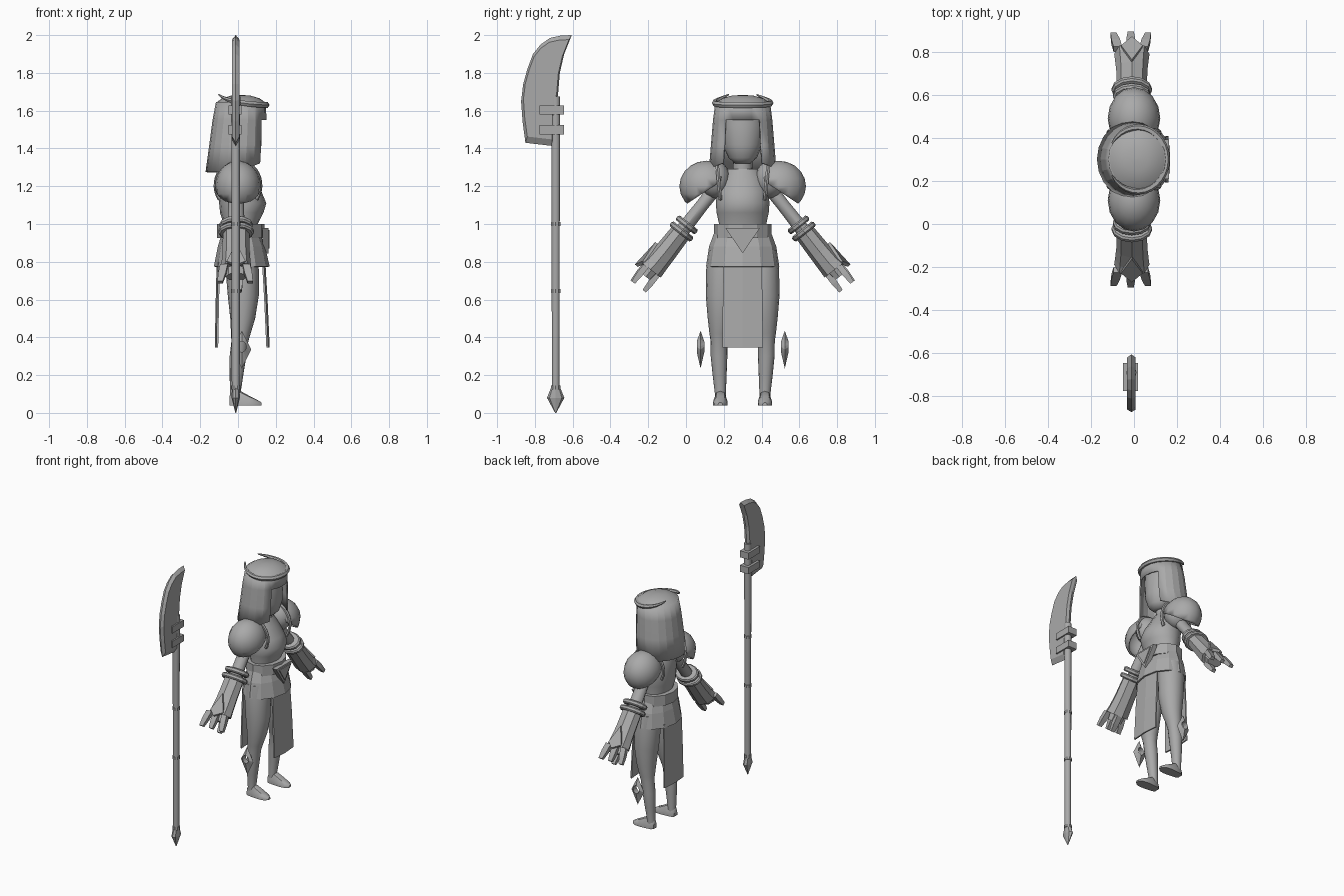
import bpy, bmesh
from math import sin, cos, pi, radians
from mathutils import Vector, Matrix

if bpy.data.objects.get("Cube"):
    bpy.data.objects.remove(bpy.data.objects["Cube"])

GREY = bpy.data.materials.new("plain_grey")
GREY.use_nodes = True
GREY.diffuse_color = (0.4, 0.4, 0.4, 1)
GREY.node_tree.nodes["Principled BSDF"].inputs["Base Color"].default_value = (0.4, 0.4, 0.4, 1)

FIGURE = Vector((0, 0.3, 0))      # figure stands beside the weapon, facing +x
WEAPON = Vector((-0.012, -0.69, 0))


def finish(name, bm, at=FIGURE, mirror=False, smooth=0, thick=0):
    bmesh.ops.recalc_face_normals(bm, faces=bm.faces)
    mesh = bpy.data.meshes.new(name)
    bm.to_mesh(mesh)
    bm.free()
    mesh.materials.append(GREY)
    ob = bpy.data.objects.new(name, mesh)
    bpy.context.collection.objects.link(ob)
    ob.location = at
    if smooth:
        bpy.ops.object.select_all(action='DESELECT')
        ob.select_set(True)
        bpy.context.view_layer.objects.active = ob
        bpy.ops.object.shade_smooth_by_angle(angle=radians(smooth))
    if thick:
        ob.modifiers.new("Solidify", 'SOLIDIFY').thickness = thick
    if mirror:
        m = ob.modifiers.new("Mirror", 'MIRROR')
        m.use_axis = (False, True, False)
        m.use_mirror_merge = False
    return ob


def loft(name, rings, caps=True, loop=False, skip=None, matrix=None, **kw):
    """Skin a list of equal-length point rings."""
    bm = bmesh.new()
    vs = [[bm.verts.new(p) for p in ring] for ring in rings]
    n = len(rings[0])
    pairs = list(zip(vs, vs[1:])) + ([(vs[-1], vs[0])] if loop else [])
    for r, (a, b) in enumerate(pairs):
        for i in range(n):
            j = (i + 1) % n
            if not (skip and skip(r, i)):
                bm.faces.new((a[i], a[j], b[j], b[i]))
    if caps and not loop:
        bm.faces.new(vs[0])
        bm.faces.new(vs[-1])
    if matrix:
        bm.transform(matrix)
    return finish(name, bm, **kw)


def oval(z, cx, cy, rx, ry, n=16):
    return [(cx + rx * cos(2 * pi * i / n), cy + ry * sin(2 * pi * i / n), z) for i in range(n)]


def ovals(name, rows, n=16, **kw):
    return loft(name, [oval(*r, n=n) for r in rows], **kw)


def slab(name, pts, x0, x1, shrink=1, **kw):
    """Plate with a (y, z) outline; shrink < 1 gives bevelled faces."""
    c = sum((Vector(p) for p in pts), Vector((0, 0))) / len(pts)
    def ring(x, k):
        return [(x, c.x + (p[0] - c.x) * k, c.y + (p[1] - c.y) * k) for p in pts]
    return loft(name, [ring(x0, shrink), ring((x0 + x1) / 2, 1), ring(x1, shrink)], **kw)


def box(name, x, y, z, **kw):
    return slab(name, [(y[0], z[0]), (y[1], z[0]), (y[1], z[1]), (y[0], z[1])], *x, **kw)


def arc(name, centre, r1, r2, axis, lo, hi, radius, lift=lambda t: 0, n=24, **kw):
    """Tube along an elliptical arc; radius and lift take t from -1 to 1."""
    centre, r1, r2, axis = map(Vector, (centre, r1, r2, axis))
    rings = []
    for k in range(n + 1):
        t = 2 * k / n - 1
        a = radians(lo + (hi - lo) * k / n)
        out = r1 * cos(a) + r2 * sin(a)
        c, out = centre + out + axis * lift(t), out.normalized()
        rings.append([c + radius(t) * (out * cos(b) + axis * sin(b))
                      for b in (2 * pi * i / 6 for i in range(6))])
    return loft(name, rings, smooth=50, **kw)


# Head, neck and hood with a face opening
ovals("neck", [(1.18, -.01, 0, .055, .055), (1.38, 0, 0, .05, .05)], smooth=40)
ovals("head", [(1.32, .045, 0, .03, .04), (1.35, .035, 0, .07, .075), (1.42, .02, 0, .105, .105),
               (1.52, .01, 0, .115, .12), (1.62, .01, 0, .11, .12)], smooth=50)
hood = [oval(z, cx, 0, rx, ry, 20) for z, cx, rx, ry in
        ((1.645, .015, .132, .145), (1.55, .008, .143, .157), (1.42, 0, .152, .168), (1.275, -.012, .16, .18))]
hood[-1] = [(x, y, z + .06 * max(0, x / .15)) for x, y, z in hood[-1]]
loft("hood", hood, caps=False, skip=lambda r, i: r > 0 and (i < 2 or i > 17), smooth=15, thick=.01)
ovals("hood_crown", [(1.64, .015, 0, .134, .147), (1.665, .015, 0, .1, .11), (1.68, .015, 0, .05, .055),
                     (1.683, .015, 0, .005, .005)], n=20, smooth=30)
arc("crescent_crest", (.015, 0, 1.63), (.135, 0, 0), (0, .148, 0), (0, 0, 1), -150, 150,
    lambda t: .004 + .013 * (1 - t ** 4), lambda t: .055 * abs(t) ** 3)

# Torso, belt and skirt
ovals("torso", [(.93, .01, 0, .09, .13), (1.0, .015, 0, .09, .125), (1.06, .02, 0, .115, .138),
                (1.11, .025, 0, .125, .142), (1.17, .01, 0, .115, .135), (1.24, -.01, 0, .09, .115),
                (1.29, -.015, 0, .065, .085)], smooth=40)
ovals("belt", [(.925, .015, 0, .125, .152), (1.0, .015, 0, .125, .152)], n=12)
ovals("skirt", [(.97, .015, 0, .095, .145), (.88, .018, 0, .125, .178), (.775, .02, 0, .148, .194)],
      n=12, caps=False, thick=.01)
slab("buckle", [(-.092, .98), (.092, .98), (0, .845)], .13, .162)
slab("buckle_inset", [(-.065, .967), (.065, .967), (0, .87)], .155, .168)


# Hanging cloths front and back
def cloth(name, top, bottom, bulge):
    def ring(z, x, w):
        return [(x, -w, z), (x + bulge, 0, z), (x, w, z),
                (x - .01, w, z), (x + bulge - .01, 0, z), (x - .01, -w, z)]
    loft(name, [ring(.8, top, .1), ring(.6, (top + bottom) / 2, .105), ring(.345, bottom, .108)])


cloth("front_cloth", .137, .16, .008)
cloth("back_cloth", -.095, -.105, -.008)

# Legs and feet
ovals("legs", [(.86, .02, .095, .085, .085), (.76, .022, .105, .088, .088), (.62, .028, .11, .082, .085),
               (.5, .025, .115, .066, .07), (.42, .015, .123, .052, .053), (.38, .01, .125, .045, .045),
               (.3, 0, .125, .044, .044), (.2, -.008, .122, .036, .037), (.1, -.015, .118, .028, .029),
               (.06, -.015, .118, .028, .03)], mirror=True, smooth=40)
feet = []
for x, half, height in ((-.045, .018, .05), (-.03, .03, .07), (.015, .035, .075), (.06, .038, .05),
                        (.1, .033, .03), (.125, .012, .015)):
    feet.append([(x, .118 + half * c, .04 + height * h) for c, h in
                 ((-1, 0), (1, 0), (1, .4), (.6, .9), (0, 1), (-.6, .9), (-1, .4))])
loft("feet", feet, mirror=True, smooth=40)

# Diamond pendants with a round hole beside the legs
angles = [2 * pi * i / 16 for i in range(16)]
rim = [(cos(a) / (abs(cos(a)) / .05 + abs(sin(a)) / .1),
        sin(a) / (abs(cos(a)) / .05 + abs(sin(a)) / .1)) for a in angles]
loft("diamond_pendants",
     [[(.02 + x, .223, .335 + z) for x, z in rim]] +
     [[(.02 + .024 * cos(a), .223 + y, .35 + .028 * sin(a)) for a in angles] for y in (.02, -.02)],
     loop=True, mirror=True)

# Shoulder plates: ellipsoid shells trimmed by planes
def shell(name, centre, size, cuts):
    bm = bmesh.new()
    bmesh.ops.create_uvsphere(bm, u_segments=16, v_segments=10, radius=1)
    bm.transform(Matrix.Translation(centre) @ Matrix.Diagonal((*size, 1)))
    for point, normal in cuts:
        bmesh.ops.bisect_plane(bm, geom=bm.verts[:] + bm.edges[:] + bm.faces[:],
                               plane_co=point, plane_no=normal, clear_outer=True)
    finish(name, bm, mirror=True, smooth=35, thick=.01)


shell("shoulder_plates", (0, .19, 1.2), (.122, .145, .135),
      [((0, .12, 1.2), (0, -1, -.15)), ((0, .32, 1.09), (0, -.55, -.83))])
shell("inner_shoulder_plates", (0, .145, 1.235), (.1, .08, .1), [((0, .12, 1.14), (0, -.4, -1))])
arc("shoulder_rims", (0, .125, 1.205), (0, .012, .128), (.118, 0, 0), (0, 1, 0), -125, 125,
    lambda t: .011, mirror=True)

# Arms: local x sideways, y outward, z down along the arm
down = Vector((0, .617, -.787))
ARM = Matrix(((1, 0, 0, -.01), (0, .787, .617, .12), (0, .617, -.787, 1.22), (0, 0, 0, 1)))
arm = dict(matrix=ARM, mirror=True)
ovals("upper_arms", [(-.03, 0, 0, .04, .04), (.15, 0, 0, .042, .036), (.34, 0, 0, .045, .04)], n=10, smooth=40, **arm)
for k, (t, rx, rn) in enumerate(((.285, .088, .066), (.33, .094, .072))):
    ovals(f"elbow_band_{k + 1}", [(t - .016, 0, 0, rx - .008, rn - .008), (t - .008, 0, 0, rx, rn),
                                  (t + .008, 0, 0, rx, rn), (t + .016, 0, 0, rx - .008, rn - .008)], n=12, **arm)
ovals("gauntlets", [(.33, 0, 0, .07, .055), (.47, 0, 0, .072, .06), (.55, 0, .002, .078, .064),
                    (.59, 0, .006, .082, .07)], n=8, **arm)
loft("gauntlet_points", [[(0, y, .46), (.05, y - .01, .58), (0, y + .012, .62), (-.05, y - .01, .58)]
                         for y in (.055, .075)], **arm)
ovals("palms", [(.57, 0, 0, .06, .045), (.635, 0, 0, .055, .035)], n=8, **arm)
for name, x, y, lean in (("rear_fingers", -.065, .035, -.01), ("middle_fingers", -.005, .042, 0),
                         ("front_fingers", .055, .035, .01), ("thumbs", .015, -.04, 0)):
    loft(name, [[(x + dx * w + lean * k, y + dy * w, .59 + .055 * k)
                 for dx, dy in ((-1, -.8), (1, -.8), (1, .8), (-1, .8))]
                for k, w in ((0, .02), (1, .02), (2, .014))], **arm)

# Pole weapon
ovals("pole", [(.12, 0, 0, .021, .021), (1.675, 0, 0, .024, .024)], n=10, at=WEAPON, smooth=40)
for k, z in enumerate((.135, .645, 1.0)):
    ovals(f"pole_ring_{k + 1}", [(z - .01, 0, 0, .026, .026), (z + .01, 0, 0, .026, .026)], n=10, at=WEAPON)
ovals("pole_spike", [(0, 0, 0, .002, .003), (.08, 0, 0, .022, .046), (.14, 0, 0, .02, .022)], n=8, at=WEAPON)
slab("blade", [(.085, 2.0), (.03, 1.998), (-.03, 1.985), (-.08, 1.95), (-.12, 1.9), (-.15, 1.82), (-.172, 1.74),
               (-.183, 1.65), (-.175, 1.54), (-.16, 1.43), (-.015, 1.413), (-.01, 1.6), (.012, 1.68),
               (.022, 1.8), (.045, 1.9)], -.02, .02, shrink=.9, at=WEAPON)
for k, z in enumerate((1.475, 1.58)):
    box(f"blade_clamp_{k + 1}", (-.038, .03), (-.085, .045), (z, z + .048), at=WEAPON)
